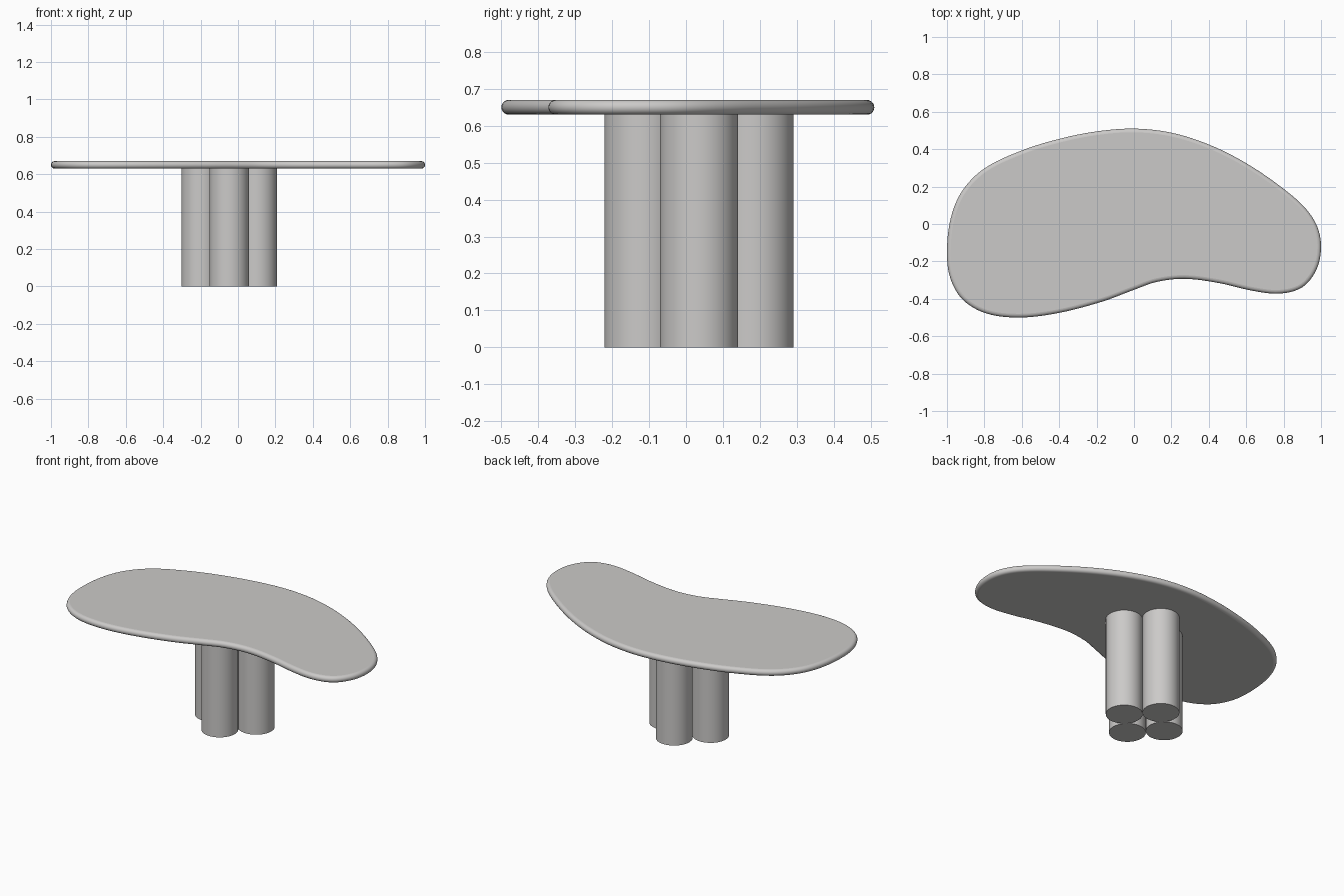
import bpy, bmesh, math
from mathutils import Vector
from mathutils.geometry import interpolate_bezier

if "Cube" in bpy.data.objects:
    bpy.data.objects.remove(bpy.data.objects["Cube"])

grey = bpy.data.materials.new("warm light grey")
grey.diffuse_color = (0.60, 0.59, 0.58, 1)
grey.use_nodes = True
grey.node_tree.nodes["Principled BSDF"].inputs["Base Color"].default_value = grey.diffuse_color

# Kidney-shaped outline, clockwise seen from above
OUTLINE = [Vector((x, y, 0)) for x, y in [
    (0, 0.51), (0.2, 0.488), (0.4, 0.425), (0.6, 0.325), (0.8, 0.188), (0.92, 0.08),
    (0.982, -0.02), (1.0, -0.13), (0.975, -0.245), (0.9, -0.338), (0.78, -0.372),
    (0.64, -0.358), (0.45, -0.315), (0.27, -0.293), (0.12, -0.31), (0, -0.352),
    (-0.17, -0.415), (-0.4, -0.475), (-0.61, -0.5), (-0.79, -0.478), (-0.915, -0.405),
    (-0.982, -0.29), (-1.0, -0.15), (-0.98, 0.03), (-0.92, 0.175), (-0.8, 0.297),
    (-0.6, 0.393), (-0.4, 0.455), (-0.2, 0.495)]]


def smooth_loop(pts, steps):
    """Closed curve through the points."""
    n, out = len(pts), []
    for i in range(n):
        a, b, c, d = (pts[(i + k) % n] for k in (-1, 0, 1, 2))
        length = (c - b).length
        h1 = b + (c - a).normalized() * length / 3
        h2 = c - (d - b).normalized() * length / 3
        out += interpolate_bezier(b, h1, h2, c, steps + 1)[:-1]
    return out


def finish(bm, name):
    bmesh.ops.recalc_face_normals(bm, faces=bm.faces)
    me = bpy.data.meshes.new(name)
    bm.to_mesh(me)
    bm.free()
    me.materials.append(grey)
    ob = bpy.data.objects.new(name, me)
    bpy.context.collection.objects.link(ob)
    for p in me.polygons:
        p.use_smooth = len(p.vertices) == 4   # caps stay flat
    return ob


# Table top with a fully rounded rim
loop = smooth_loop(OUTLINE, 6)
n, R, MID, ARC = len(loop), 0.02, 0.65, 10
bm = bmesh.new()
rings = []
for k in range(ARC + 1):
    t = math.pi * (k / ARC - 0.5)
    ring = []
    for i, p in enumerate(loop):
        tan = (loop[(i + 1) % n] - loop[i - 1]).normalized()
        out = Vector((-tan.y, tan.x, 0))
        q = p + out * R * (math.cos(t) - 1)
        ring.append(bm.verts.new((q.x, q.y, MID + R * math.sin(t))))
    rings.append(ring)
for a, b in zip(rings, rings[1:]):
    for i in range(n):
        j = (i + 1) % n
        bm.faces.new((a[i], a[j], b[j], b[i]))
bm.faces.new(rings[0])
bm.faces.new(rings[-1])
finish(bm, "table_top")

# Four touching column legs in a diamond
CX, CY, D, LEG_R, H = -0.047, 0.035, 0.15, 0.106, 0.632
for name, dx, dy in [("front_leg", 0, -D), ("back_leg", 0, D),
                     ("left_leg", -D, 0), ("right_leg", D, 0)]:
    bm = bmesh.new()
    bmesh.ops.create_cone(bm, cap_ends=True, segments=64, radius1=LEG_R, radius2=LEG_R, depth=H)
    bmesh.ops.translate(bm, verts=bm.verts, vec=(CX + dx, CY + dy, H / 2))
    leg = finish(bm, name)
    for e in leg.data.edges:                  # crisp end rims
        za, zb = (leg.data.vertices[v].co.z for v in e.vertices)
        e.use_edge_sharp = abs(za - zb) < 1e-4
